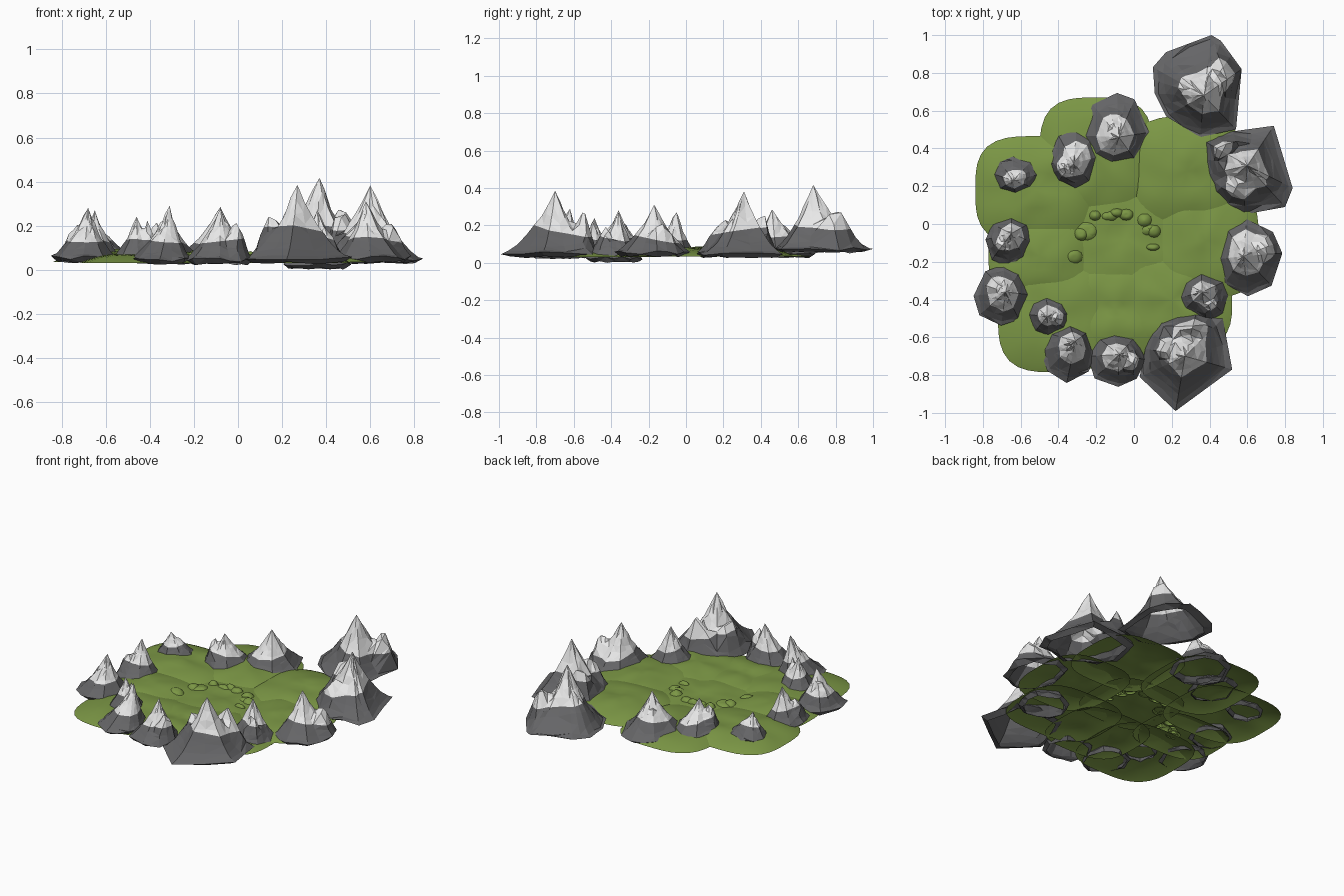
import bpy, bmesh, math, random
from mathutils import Vector, noise

if "Cube" in bpy.data.objects:
    bpy.data.objects.remove(bpy.data.objects["Cube"])

random.seed(4)


def material(name, rgb):
    m = bpy.data.materials.new(name)
    m.diffuse_color = (*rgb, 1)
    m.use_nodes = True
    m.node_tree.nodes["Principled BSDF"].inputs["Base Color"].default_value = m.diffuse_color
    return m


GRASS = material("grass green", (0.20, 0.31, 0.06))
ROCK = material("rock grey", (0.13, 0.13, 0.135))
SNOW = material("snow white", (0.80, 0.80, 0.80))


def rings_mesh(name, rings, centre, mats):
    """Open shell: joins rings of points from rim to a single top point."""
    bm = bmesh.new()
    rows = [[bm.verts.new(p) for p in r] for r in rings]
    top = bm.verts.new(centre)
    n = len(rows[0])
    for a, b in zip(rows, rows[1:]):
        for i in range(n):
            bm.faces.new((a[i], a[(i + 1) % n], b[(i + 1) % n], b[i]))
    for i in range(n):
        bm.faces.new((rows[-1][i], rows[-1][(i + 1) % n], top))
    bm.normal_update()
    if sum(f.normal.z * f.calc_area() for f in bm.faces) < 0:
        bmesh.ops.reverse_faces(bm, faces=bm.faces[:])
    me = bpy.data.meshes.new(name)
    for m in mats:
        me.materials.append(m)
    ob = bpy.data.objects.new(name, me)
    bpy.context.collection.objects.link(ob)
    return ob, bm


# ---------- grass: overlapping rounded mounds ----------
def mound(name, x, y, rx, ry, rim, top, power=3.2, segs=40):
    def point(s, a):
        c, d = math.cos(a), math.sin(a)
        k = (abs(c) ** power + abs(d) ** power) ** (-1 / power)
        px, py = x + rx * k * s * c, y + ry * k * s * d
        z = rim + (top - rim) * (1 - s ** 3)
        z += 0.022 * (1 - s) * noise.noise(Vector((px * 8, py * 8, x)))
        return (px, py, z)
    steps = (1, 0.97, 0.92, 0.85, 0.75, 0.62, 0.48, 0.33, 0.17)
    rings = [[point(s, math.tau * i / segs) for i in range(segs)] for s in steps]
    ob, bm = rings_mesh(name, rings, point(0, 0), [GRASS])
    for f in bm.faces:
        f.smooth = True
    bm.to_mesh(ob.data)
    bm.free()


MOUNDS = [  # x, y, half width, half depth, rim z, top z
    (-0.52, 0.18, 0.32, 0.285, 0.035, 0.088),
    (-0.20, 0.36, 0.30, 0.31, 0.035, 0.080),
    (0.28, 0.28, 0.30, 0.29, 0.040, 0.092),
    (0.38, -0.09, 0.28, 0.30, 0.035, 0.080),
    (0.20, -0.40, 0.32, 0.27, 0.030, 0.070),
    (-0.10, -0.45, 0.28, 0.26, 0.030, 0.068),
    (-0.41, -0.48, 0.31, 0.305, 0.030, 0.075),
    (-0.50, -0.17, 0.27, 0.22, 0.035, 0.080),
    (-0.05, -0.08, 0.28, 0.26, 0.045, 0.060)]
for i, m in enumerate(MOUNDS):
    mound(f"grass_mound_{i + 1}", *m)

# low rough humps around the middle clearing
CLUSTERS = [(-0.30, -0.10, 0.08, 0.10), (0.08, -0.05, 0.03, 0.08),
            (-0.10, 0.06, 0.12, 0.03), (-0.40, -0.2, 0.10, 0.03)]
n = 0
for cx, cy, sx, sy in CLUSTERS:
    for _ in range(5):
        n += 1
        r = random.uniform(0.03, 0.06)
        mound(f"grass_hump_{n}", cx + random.uniform(-sx, sx), cy + random.uniform(-sy, sy),
              r, r * random.uniform(0.5, 1.0), 0.05, random.uniform(0.066, 0.08), 2.2, 12)


# ---------- mountains: faceted shells, snow above a tilted line ----------
def mountain(name, outline, base, snow, peaks, skirt):
    px, py, pz = peaks[0]
    pts = [Vector(p) for p in outline]
    size = sum((p - Vector((px, py))).length for p in pts) / len(pts)
    rim = []
    for a, b in zip(pts, pts[1:] + pts[:1]):
        rim += [a, a.lerp(b, 0.5)]

    def height(x, y, s):
        h = (pz - base - skirt) * (1 - s) ** 1.8
        for qx, qy, qz in peaks[1:]:
            d = math.hypot(x - qx, y - qy) / (size * 0.62)
            if d < 1:
                h = max(h, (qz - base - skirt) * (1 - d) ** 1.15 * min(1, (1 - s) * 4))
        return h + skirt * (1 - s ** 5)

    # first ring is the lip curled in underneath
    rings = [[(px + (p.x - px) * .84, py + (p.y - py) * .84,
               base - random.uniform(0.008, 0.02)) for p in rim]]
    for s in (1, 0.88, 0.75, 0.61, 0.48, 0.36, 0.25, 0.13):
        ring = []
        for p in rim:
            k = s if s == 1 else s * random.uniform(0.93, 1.07)
            x, y = px + (p.x - px) * k, py + (p.y - py) * k
            z = base + height(x, y, min(k, 1)) * random.uniform(0.94, 1.06)
            if s == 1:
                z = base + random.uniform(-0.005, 0.014)
            ring.append((x, y, z))
        rings.append(ring)
    ob, bm = rings_mesh(name, rings, (px, py, pz), [ROCK, SNOW])
    bmesh.ops.triangulate(bm, faces=bm.faces[:])
    co = Vector((px, py, snow))
    no = Vector((random.uniform(-.2, .2), random.uniform(-.2, .2), 1))
    bmesh.ops.bisect_plane(bm, geom=bm.verts[:] + bm.edges[:] + bm.faces[:],
                           plane_co=co, plane_no=no)
    for f in bm.faces:
        f.material_index = int((f.calc_center_median() - co).dot(no) > 0)
    bm.to_mesh(ob.data)
    bm.free()


# three large mountains with their own outlines
mountain("large_mountain_back",
         [(.10, .83), (.17, .91), (.41, 1.0), (.46, .97), (.57, .82), (.54, .50),
          (.35, .46), (.17, .57), (.11, .69)], 0.07, 0.20,
         [(.37, .68, .417), (.48, .80, .31), (.28, .74, .27)], 0.02)
mountain("large_mountain_right",
         [(.37, .44), (.52, .49), (.74, .52), (.84, .19), (.80, .09), (.58, .05),
          (.41, .15), (.34, .25)], 0.045, 0.175,
         [(.60, .31, .382), (.46, .42, .29), (.55, .20, .24)], 0.02)
mountain("large_mountain_front",
         [(.06, -.66), (.13, -.50), (.33, -.47), (.47, -.50), (.52, -.77),
          (.22, -.99), (.03, -.81)], 0.045, 0.18,
         [(.27, -.70, .385), (.30, -.54, .29), (.15, -.66, .26)], 0.02)

# smaller mountains: x0, x1, y0, y1, base, two peaks (x, y, z)
SMALL = [
    (0.43, 0.78, -0.39, 0.02, 0.050, .58, -.17, .31, .69, -.13, .235),
    (0.21, 0.52, -0.54, -0.24, 0.020, .36, -.36, .27, .40, -.43, .20),
    (-0.24, 0.06, -0.86, -0.58, 0.040, -.08, -.69, .28, -.01, -.73, .23),
    (-0.49, -0.21, -0.84, -0.52, 0.040, -.31, -.62, .29, -.35, -.68, .19),
    (-0.56, -0.35, -0.59, -0.38, 0.055, -.46, -.49, .24, -.41, -.50, .22),
    (-0.84, -0.55, -0.54, -0.21, 0.050, -.68, -.36, .28, -.73, -.33, .22),
    (-0.79, -0.53, -0.22, 0.04, 0.050, -.65, -.05, .27, -.71, -.11, .20),
    (-0.75, -0.50, 0.15, 0.36, 0.065, -.64, .23, .21, -.60, .26, .17),
    (-0.45, -0.19, 0.18, 0.50, 0.060, -.32, .32, .25, -.37, .29, .22),
    (-0.28, 0.07, 0.30, 0.69, 0.045, -.08, .46, .285, -.11, .52, .22)]
for i, (x0, x1, y0, y1, base, *p) in enumerate(SMALL):
    outline = []
    for k in range(8):
        a = math.tau * (k + random.uniform(-0.2, 0.2)) / 8
        r = random.uniform(0.95, 1.08)
        outline.append(((x0 + x1) / 2 + (x1 - x0) / 2 * r * math.cos(a),
                        (y0 + y1) / 2 + (y1 - y0) / 2 * r * math.sin(a)))
    mountain(f"small_mountain_{i + 1}", outline, base, 0.13,
             [tuple(p[:3]), tuple(p[3:])], 0.035)
